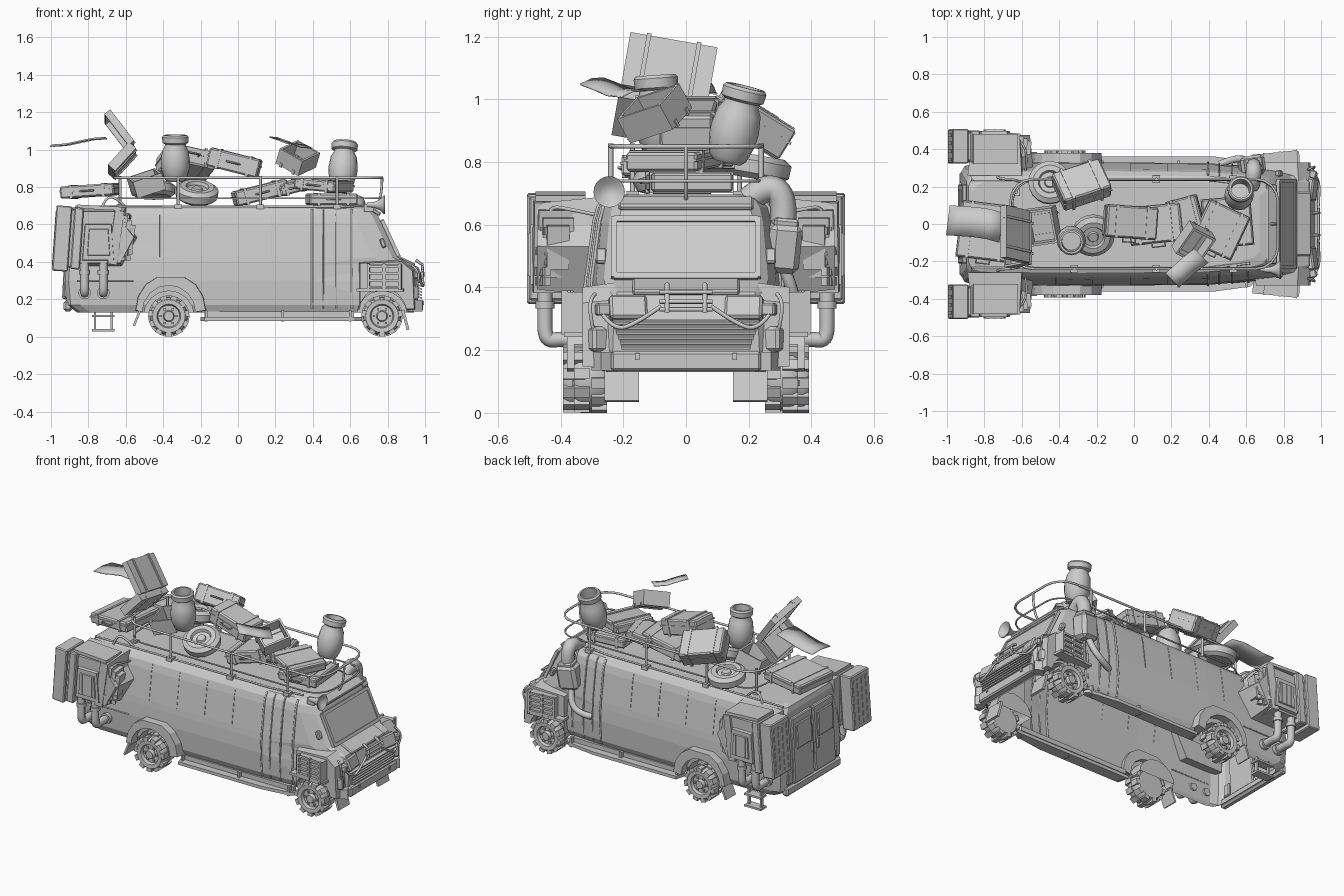
import bpy, bmesh
from math import pi, sin, cos, radians
from mathutils import Matrix, Vector, Euler

if "Cube" in bpy.data.objects:
    bpy.data.objects.remove(bpy.data.objects["Cube"])

def xf(c=(0, 0, 0), rot=(0, 0, 0)):
    return Matrix.Translation(c) @ Euler([radians(a) for a in rot]).to_matrix().to_4x4()

def finish(name, bm, smooth=False):
    bmesh.ops.recalc_face_normals(bm, faces=bm.faces)
    me = bpy.data.meshes.new(name)
    bm.to_mesh(me); bm.free()
    ob = bpy.data.objects.new(name, me)
    bpy.context.collection.objects.link(ob)
    if smooth:
        bpy.ops.object.select_all(action='DESELECT')
        ob.select_set(True); bpy.context.view_layer.objects.active = ob
        bpy.ops.object.shade_smooth_by_angle(angle=radians(35))
    return ob

def box(name, c, s, rot=(0, 0, 0), bev=0, M=Matrix()):
    bm = bmesh.new()
    bmesh.ops.create_cube(bm, size=1, matrix=Matrix.Diagonal((*s, 1)))
    if bev:
        bmesh.ops.bevel(bm, geom=bm.edges[:], offset=bev, segments=1, affect='EDGES')
    bm.transform(M @ xf(c, rot))
    return finish(name, bm)

def prism(name, pts, y0, y1, shrink=1):
    # side outline (x, z) extruded from y0 to y1, scaled about its middle at y1
    bm = bmesh.new()
    mx = sum(p[0] for p in pts) / len(pts); mz = sum(p[1] for p in pts) / len(pts)
    a = [bm.verts.new((x, y0, z)) for x, z in pts]
    b = [bm.verts.new((mx + (x - mx) * shrink, y1, mz + (z - mz) * shrink)) for x, z in pts]
    bm.faces.new(a); bm.faces.new(b)
    for i in range(len(pts)):
        j = (i + 1) % len(pts)
        bm.faces.new((a[i], a[j], b[j], b[i]))
    return finish(name, bm)

def lathe(name, prof, c, rot=(0, 0, 0), n=20, lugs=0):
    # (radius, height) outline spun about z, with optional tread blocks
    bm = bmesh.new()
    rings = [[bm.verts.new((r * cos(2*pi*i/n), r * sin(2*pi*i/n), z)) for i in range(n)] for r, z in prof]
    for a, b in zip(rings, rings[1:]):
        for i in range(n):
            bm.faces.new((a[i], a[(i+1) % n], b[(i+1) % n], b[i]))
    bm.faces.new(rings[0]); bm.faces.new(rings[-1])
    for i in range(lugs):
        for s in (-1, 1):
            bmesh.ops.create_cube(bm, size=1, matrix=Matrix.Rotation(2*pi*(i + .25*s)/lugs, 4, 'Z')
                                  @ Matrix.Translation((.099, 0, s*.028)) @ Matrix.Diagonal((.021, .034, .05, 1)))
    bm.transform(xf(c, rot))
    return finish(name, bm, True)

def tube(name, pts, r, smooth=True, closed=False, M=Matrix()):
    cu = bpy.data.curves.new(name, 'CURVE'); cu.dimensions = '3D'
    cu.bevel_depth = r; cu.bevel_resolution = 2; cu.use_fill_caps = True
    sp = cu.splines.new('NURBS' if smooth else 'POLY')
    sp.points.add(len(pts) - 1)
    for p, q in zip(sp.points, pts):
        p.co = (*(M @ Vector(q)), 1)
    sp.use_cyclic_u = closed
    if smooth:
        sp.order_u = 3; sp.use_endpoint_u = True; sp.resolution_u = 5
    ob = bpy.data.objects.new(name, cu)
    bpy.context.collection.objects.link(ob)
    bpy.ops.object.select_all(action='DESELECT')
    ob.select_set(True); bpy.context.view_layer.objects.active = ob
    bpy.ops.object.convert(target='MESH')

# van body: plan outlines stacked by height (z, rear x, front x, half width, nose half width)
LV = [(.13, -.86, .94, .30, .25), (.17, -.915, .96, .318, .265), (.30, -.925, .965, .325, .26),
      (.385, -.92, .935, .32, .25), (.425, -.918, .855, .316, .262), (.61, -.90, .765, .29, .245),
      (.655, -.895, .745, .278, .235), (.685, -.885, .71, .255, .215), (.697, -.86, .67, .225, .18)]
bm = bmesh.new(); rings = []
for z, xb, xe, w, wf in LV:
    half = [(xb, w-.05), (xb+.02, w-.015), (xb+.07, w), (-.3, w+.006), (.4, w), (xe-.13, wf+.025), (xe-.03, wf), (xe, wf-.03)]
    rings.append([bm.verts.new((x, y, z)) for x, y in half + [(x, -y) for x, y in reversed(half)]])
for a, b in zip(rings, rings[1:]):
    for i in range(16):
        bm.faces.new((a[i], a[(i+1) % 16], b[(i+1) % 16], b[i]))
bm.faces.new(rings[0]); bm.faces.new(rings[-1])
bmesh.ops.triangulate(bm, faces=bm.faces[:])
body = finish('van_body', bm)
for s in (-1, 1):
    for x, y in ((-.37, .40), (.77, .34)):
        cut = lathe('wheel_well_cutter', [(.135, -.17), (.135, .17)], (x, s*y, .11), (90, 0, 0), 16)
        cut.hide_render = True
        m = body.modifiers.new('well', 'BOOLEAN'); m.object = cut; m.operation = 'DIFFERENCE'
bpy.context.view_layer.objects.active = body
for m in list(body.modifiers):
    bpy.ops.object.modifier_apply(modifier=m.name)
for o in [o for o in bpy.data.objects if o.name.startswith('wheel_well_cutter')]:
    bpy.data.objects.remove(o)
# open the underside
bm = bmesh.new(); bm.from_mesh(body.data)
bmesh.ops.delete(bm, geom=[f for f in bm.faces if f.normal.z < -.95 and f.calc_center_median().z < .135], context='FACES')
bm.to_mesh(body.data); bm.free()

def side(x, z):
    # half width of the body at x, z
    for a, b in zip(LV, LV[1:]):
        if a[0] <= z <= b[0]:
            t = (z - a[0]) / (b[0] - a[0])
            _, _, xe, w, wf = [p + (q - p) * t for p, q in zip(a, b)]
            u = min(1, max(0, (x - .4) / (xe - .53)))
            return w + .003 + (wf + .025 - w) * u
    return .2

TYRE = [(.05, -.052), (.088, -.052), (.1, -.036), (.102, 0), (.1, .036), (.088, .052), (.064, .05), (.058, .03), (.03, .03), (.025, .052), (.012, .052)]
SPARE = [(.05, -.035), (.09, -.038), (.113, -.02), (.115, .02), (.09, .038), (.062, .038), (.055, .02), (.03, .02), (.025, .03)]
JAR = [(.045, 0), (.06, .015), (.076, .07), (.078, .11), (.07, .165), (.056, .19), (.056, .2), (.069, .208), (.071, .238), (.063, .248), (.052, .248), (.05, .16)]
WIN = [(-.81, .43), (-.68, .43), (-.69, .58), (-.80, .58)]
for s in (-1, 1):
    # wheels, arches and flaps
    for n, x, y in (('rear', -.37, .34), ('front', .77, .305)):
        lathe(n + '_wheel', TYRE, (x, s*y, .11), (90*-s, 0, 0), 20, 11)
        for k in range(6):
            a = k * pi / 3
            box('wheel_nut', (x + .043*cos(a), s*(y+.034), .11 + .043*sin(a)), (.012, .012, .012))
    arc = [(cos(pi*i/8), sin(pi*i/8)) for i in range(9)]
    prism('rear_arch', [(-.36 + .19*c, .14 + .18*min(q*1.1, 1)) for c, q in arc] + [(-.37 + .145*c, .13 + .145*q) for c, q in reversed(arc)], s*.30, s*.38, .98)
    box('rear_mud_flap', (-.54, s*.335, .10), (.012, .1, .09), (0, 22, 0))
    box('front_mud_flap', (.895, s*.205, .09), (.015, .11, .11), (0, -15, 0))
    # front wing with barred lamp box
    prism('front_wing', [(.64, .14), (.64, .405), (.88, .415), (.945, .36), (.955, .14), (.91, .14)] +
          [(.77 + .135*c, .13 + .13*q) for c, q in arc[1:-1]], s*.23, s*.33, .92)
    L = xf((.785, s*.345, .32), (0, 0, 6*s))
    box('lamp_box', (0, 0, 0), (.18, .05, .13), M=L)
    for k in range(4):
        box('lamp_bar', (0, s*.03, -.055 + k*.037), (.18, .02, .012), M=L)
    for k in range(3):
        box('lamp_post', (-.085 + k*.085, s*.033, 0), (.014, .02, .14), M=L)
    box('wing_lip', (.76, s*.345, .25), (.25, .07, .016), (0, 0, 4*s))
    box('corner_block', (.925, s*.285, .235), (.07, .06, .08), (0, 0, -30*s), .01)
    box('headlamp', (.95, s*.185, .335), (.04, .12, .08), (0, -20, -8*s), .008)
    box('indicator', (.955, s*.265, .33), (.04, .045, .04), (0, 0, -15*s), .006)
    tube('front_hose', [(.965, s*.27, .32), (.99, s*.23, .26), (.99, s*.15, .29), (.985, s*.08, .34)], .007)
    tube('wing_hose', [(.93, s*.29, .38), (.965, s*.31, .36), (.965, s*.30, .28), (.94, s*.29, .24)], .006)
    box('mirror', (.775, s*.27, .5), (.025, .035, .05), (0, -20, 0), .006)
    # side seams, belt line, gutter and running board
    for x, r in ((.395, .006), (.455, .004), (.525, .005), (.61, .006)):
        tube('body_seam', [(x, s*side(x, z), z) for z in (.15, .3, .385, .425, .52, .61, .655, .68)], r, False)
    for x in (-.42, -.22, -.02, .18):
        tube('panel_seam', [(x, s*(side(x, z) + .002), z) for z in (.425, .61, .65)], .002, False)
    tube('belt_line', [(x, s*side(x, .3), .3) for x in (-.86, -.56)], .004, False)
    tube('roof_gutter', [(-.87, s*.235, .695), (.4, s*.235, .696), (.62, s*.21, .697)], .006, False)
    bm = bmesh.new()
    plan = [(-.2, .29), (-.18, .362), (.42, .362), (.62, .335), (.67, .29)]
    top = bm.faces.new([bm.verts.new((x, s*y, .105)) for x, y in plan])
    ext = bmesh.ops.extrude_face_region(bm, geom=[top])['geom']
    bmesh.ops.translate(bm, verts=[v for v in ext if isinstance(v, bmesh.types.BMVert)], vec=(0, 0, -.02))
    finish('running_board', bm)
    box('sill', (.22, s*.30, .12), (.8, .03, .03))
    for x in (-.17, .24, .6):
        box('board_bracket', (x, s*.325, .11), (.014, .03, .06))
    # rear side pod
    prism('pod_core', [(-.89, .69), (-.89, .37), (-.62, .37), (-.535, .53), (-.59, .6), (-.6, .69)], s*.26, s*.475, .86)
    for c, h, w, x in ((.415, .35, .185, -.94), (.415, .31, .15, -.885), (.415, .33, .17, -.86)):
        box('pod_plate', (x, s*c, .525), (.05 if x > -.9 else .085, w, h), (0, 4, 0), .006)
    for k in range(4):
        box('pod_rib', (-.975, s*(.345 + .043*k), .525), (.02, .018, .29), (0, 4, 0))
        box('pod_step', (-.66 + .025*k, s*.41, .53), (.05, .155 - .028*k, .29 - .05*k), (0, 8, -6*s))
    prism('pod_window_frame', [(-.835, .405), (-.66, .405), (-.675, .605), (-.82, .605)], s*.46, s*.496, .95)
    prism('pod_window', WIN, s*.48, s*.504, .9)
    for k in range(3):
        box('window_bar', (-.78 + .035*k, s*.5, .505), (.008, .014, .13))
    for r in range(6):
        for k in range(3):
            box('pod_stud', (-.65 + .03*k + (r % 2)*.012, s*(.472 - .014*k), .42 + .032*r), (.024, .02, .026), (0, 0, -20*s))
    box('pod_roof', (-.74, s*.40, .69), (.24, .16, .02), (0, 3, 0))
    for x in (-.82, -.72):
        tube('pod_pipe', [(x, s*.45, .40), (x, s*.45, .32), (x, s*.45, .23), (x, s*.40, .235), (x, s*.31, .235)], .024)
        lathe('pipe_collar', [(.03, -.012), (.03, .012)], (x, s*.45, .345), n=12)
        lathe('pipe_flange', [(.034, -.012), (.034, .012)], (x, s*.335, .235), (90, 0, 0), 12)
    tube('pod_cable', [(-.62, s*.45, .6), (-.6, s*.44, .66), (-.57, s*.37, .65), (-.58, s*.28, .63)], .006)
    tube('roof_cable', [(-.73, s*.25, .68), (-.71, s*.24, .75), (-.64, s*.24, .74), (-.6, s*.22, .69)], .007)
    # rear doors
    box('rear_door', (-.915, s*.11, .41), (.03, .205, .42), (0, 3, 0), .006)
    box('rear_window', (-.928, s*.11, .50), (.02, .15, .16), (0, 3, 0), .005)
    box('rear_lamp', (-.92, s*.245, .25), (.025, .05, .08), bev=.005)
    box('door_handle', (-.935, s*.03, .38), (.02, .012, .06))
box('rear_bumper', (-.91, 0, .165), (.045, .56, .06), bev=.012)

# windscreen with raised frame, roof peak
W = xf((.812, 0, .525), (0, -25, 0))
box('windscreen', (.0, 0, 0), (.012, .44, .18), M=W)
for s in (-1, 1):
    box('screen_frame_side', (.003, s*.23, 0), (.02, .02, .21), M=W)
    box('screen_frame_bar', (.003, 0, s*.1), (.02, .46, .02), M=W)
box('roof_peak', (.735, 0, .668), (.06, .43, .022), (0, 30, 0), .006)
# bonnet, grille and bumper
box('bonnet', (.90, 0, .402), (.1, .34, .02), (0, 24, 0), .006)
for k in range(6):
    box('grille_slat', (.97, 0, .21 + k*.016), (.03, .41 + .012*k, .008), (0, 15, 0))
box('front_bumper', (.963, 0, .165), (.05, .48, .062), bev=.008)
for s in (-1, 1):
    box('tow_hook', (.985, s*.155, .18), (.02, .014, .022))
    box('bumper_end', (.945, s*.26, .165), (.06, .06, .06), (0, 0, -30*s))
    tube('nose_guard_post', [(.95, s*.06, .41), (.985, s*.06, .385), (.99, s*.06, .32)], .008, False)
for z in (.33, .355, .385):
    tube('nose_guard_bar', [(.987, -.085, z), (.987, .085, z)], .007, False)

# roof rack
def loop(z, x0, x1, w, r):
    return [(cx + r*cos(a + pi/8*k), cy + r*sin(a + pi/8*k), z) for cx, cy, a in
            ((x1-r, w-r, 0), (x0+r, w-r, pi/2), (x0+r, r-w, pi), (x1-r, r-w, 1.5*pi)) for k in range(5)]
tube('rack_top_rail', loop(.85, -.66, .77, .24, .12), .007, False, True)
tube('rack_mid_rail', loop(.74, -.65, .77, .235, .12), .005, False, True)
for s in (-1, 1):
    for x in (-.63, -.32, .12, .53):
        y = .24 if x > -.5 else .17
        tube('rack_post', [(x, s*y, .68), (x, s*y, .86)], .008, False)
        box('post_foot', (x, s*y, .695), (.04, .04, .025))
tube('front_post', [(.77, 0, .85), (.77, 0, .72), (.73, 0, .68)], .007)

# horn, snorkel tank and side step
lathe('horn', [(.012, -.07), (.016, -.03), (.03, 0), (.05, .02), (.05, .026), (.03, .01), (.012, .0)], (.76, -.245, .705), (0, 90, 0))
box('horn_mount', (.7, -.235, .69), (.05, .03, .04))
box('snorkel_tank', (.63, .308, .53), (.13, .105, .16), (-5, 8, 8), .02)
box('tank_lid', (.64, .315, .61), (.10, .08, .03), (-5, 8, 8), .008)
tube('snorkel', [(.64, .31, .61), (.64, .315, .69), (.64, .26, .73), (.63, .20, .68)], .042)
tube('tank_pipe', [(.61, .315, .46), (.60, .345, .38), (.53, .35, .32), (.46, .32, .31)], .02)
for z in (.035, .11):
    box('step_tread', (-.72, .31, z), (.12, .06, .012))
for x in (-.765, -.675):
    box('step_leg', (x, .31, .085), (.012, .02, .11))

# luggage
def case(name, c, s, rot):
    M = xf(c, rot)
    x, y, z = s
    box(name, (0, 0, 0), s, bev=.008, M=M)
    box(name + '_seam', (0, 0, .1*z), (x+.006, y+.006, .008), M=M)
    for k in (-.3, .3):
        box(name + '_strap', (k*x, 0, 0), (.016, y+.008, z+.008), M=M)
    tube(name + '_handle', [(-.035, -y/2, 0), (-.035, -y/2-.022, 0), (.035, -y/2-.022, 0), (.035, -y/2, 0)], .005, False, M=M)

def tray(name, c, s, rot, tilt=0, t=.012):
    M = xf(c, (tilt, 0, 0)) @ xf(rot=rot)
    x, y, z = s
    box(name + '_base', (0, 0, -z/2), (x, y, t), M=M)
    for k in (-1, 1):
        box(name + '_end', (k*x/2, 0, 0), (t, y+t, z+t), M=M)
        box(name + '_side', (0, k*y/2, 0), (x, t, z+t), M=M)
        box(name + '_strap', (0, k*.3*y, -z/2), (x+.02, .014, t+.012), M=M)

case('rear_case', (-.79, -.04, .78), (.29, .3, .065), (0, -4, -7))
case('middle_case', (-.02, .01, .93), (.28, .17, .1), (0, 14, -4))
case('far_case', (-.28, .21, .925), (.27, .19, .11), (-30, 12, 18))
case('low_case', (.12, .0, .77), (.29, .2, .08), (0, -14, 6))
case('front_case', (.46, -.03, .81), (.24, .25, .06), (0, 5, -25))
case('front_low_case', (.5, .01, .735), (.26, .26, .06), (0, 0, 5))
case('bench_case', (.28, .03, .80), (.17, .22, .06), (0, -14, 15))
tray('open_case_lid', (-.635, -.055, 1.095), (.20, .27, .028), (0, 233, 0), -10)
tray('open_case_base', (-.62, -.085, .94), (.155, .27, .04), (0, -48, 0), -10)
tray('open_crate', (.32, -.1, .955), (.16, .14, .08), (28, -15, 55))
tray('rear_crate', (-.49, -.01, .82), (.15, .18, .08), (8, -18, 8))
lathe('rear_jar', JAR, (-.335, -.08, .83), (4, 0, 0), 16)
lathe('front_jar', JAR, (.555, .13, .80), (-14, 4, 0), 16)
lathe('near_spare', SPARE, (-.22, -.06, .77), (24, 5, 0))
lathe('far_spare', SPARE, (-.45, .22, .785), (-10, 0, 0))

# loose cloths
def cloth(name, path, wide):
    bm = bmesh.new()
    w = Vector(wide) / 2
    v = [[bm.verts.new(Vector(p) + w*k + Vector((0, 0, .008*(1-k*k)))) for k in (-1, 0, 1)] for p in path]
    for a, b in zip(v, v[1:]):
        for i in (0, 1):
            bm.faces.new((a[i], a[i+1], b[i+1], b[i]))
    ob = finish(name, bm, True)
    ob.modifiers.new('thick', 'SOLIDIFY').thickness = .005
cloth('rear_cloth', [(-.995, .02, 1.02), (-.92, .015, 1.025), (-.85, .01, 1.04), (-.78, 0, 1.055), (-.71, -.02, 1.06)], (.02, .16, 0))
cloth('front_cloth', [(.205, -.30, 1.06), (.25, -.26, 1.045), (.30, -.215, 1.025), (.36, -.17, 1.02)], (.075, -.075, -.02))
